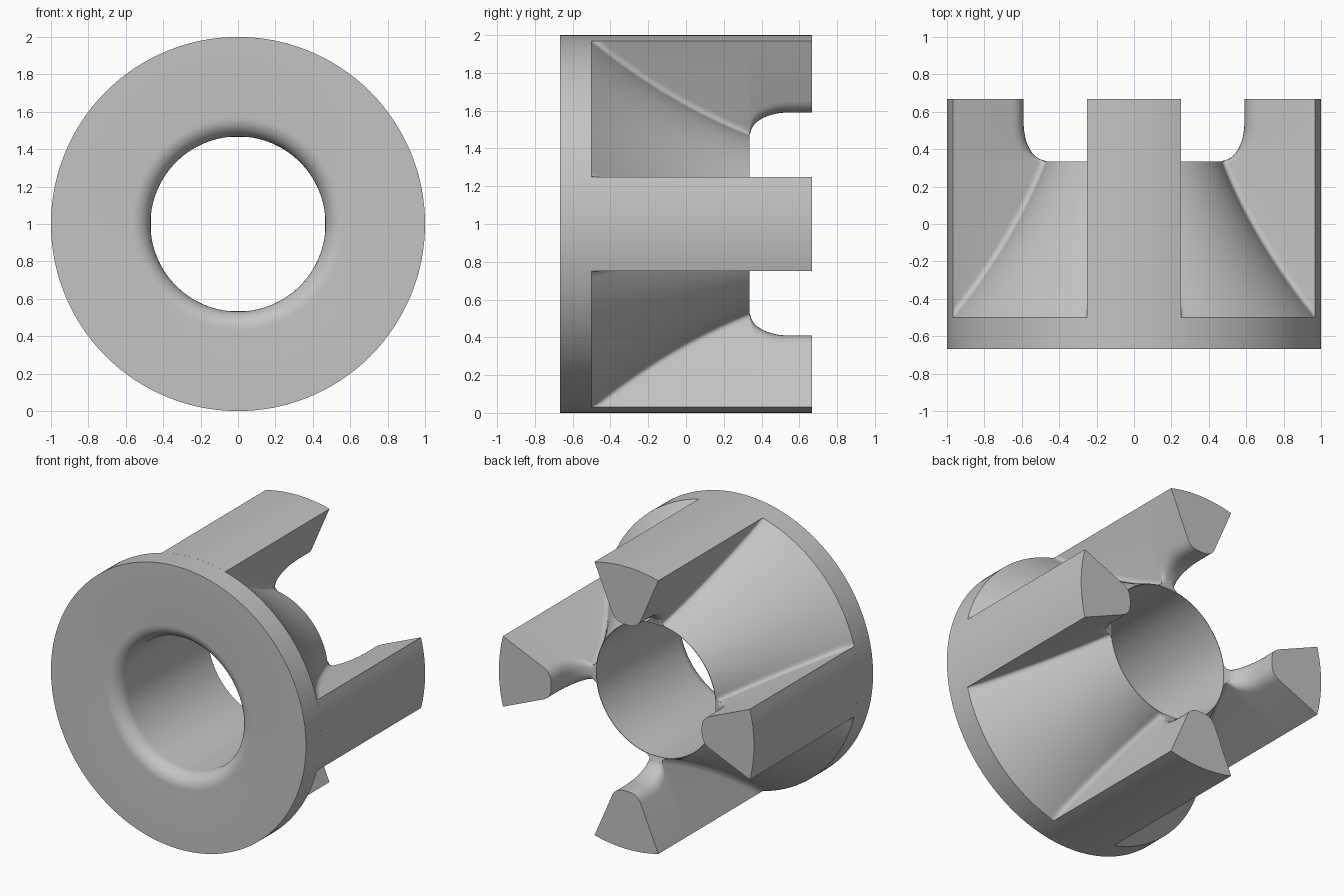
import bpy, bmesh, math
from mathutils import Vector, Matrix

cube = bpy.data.objects.get("Cube")
if cube:
    bpy.data.objects.remove(cube, do_unlink=True)

FRONT, STEP, RIM, BACK = -0.667, -0.5, 0.335, 0.667
BORE, HALF, SLOPE = 0.468, 0.25, 0.43
EDGE = math.sqrt(1 - HALF ** 2)      # height of a leg's outer corners

grey = bpy.data.materials.new("plain_grey")
grey.use_nodes = True
grey.diffuse_color = (0.55, 0.55, 0.55, 1)
grey.node_tree.nodes["Principled BSDF"].inputs["Base Color"].default_value = grey.diffuse_color


def loft(name, rings, close_ends, wrap=False):
    """Skin closed rings of points in order."""
    bm = bmesh.new()
    loops = [[bm.verts.new(p) for p in ring] for ring in rings]
    pairs = list(zip(loops, loops[1:])) + ([(loops[-1], loops[0])] if wrap else [])
    for a, b in pairs:
        for i in range(len(a)):
            j = (i + 1) % len(a)
            bm.faces.new((a[i], a[j], b[j], b[i]))
    if close_ends:
        bm.faces.new(loops[0])
        bm.faces.new(loops[-1])
    bmesh.ops.recalc_face_normals(bm, faces=bm.faces)
    mesh = bpy.data.meshes.new(name)
    bm.to_mesh(mesh)
    bm.free()
    mesh.materials.append(grey)
    obj = bpy.data.objects.new(name, mesh)
    bpy.context.collection.objects.link(obj)
    bpy.ops.object.select_all(action="DESELECT")
    obj.select_set(True)
    bpy.context.view_layer.objects.active = obj
    bpy.ops.object.shade_smooth_by_angle(angle=math.radians(30))
    return obj


def bezier(p, j, f, n=6):
    p, j, f = Vector(p), Vector(j), Vector(f)
    return [p * (1 - t) ** 2 + j * 2 * t * (1 - t) + f * t * t
            for t in (i / n for i in range(n + 1))]


def hub_radius(y):
    """Flared outside of the hub, from the flange edge to the thin rim."""
    s = (y - STEP) / (RIM - STEP)
    return 1 - 0.528 * s - 0.19 * s * (1 - s)


# Flange, flared hub and bore with its rounded mouth, as one turned profile
profile = [(1, FRONT)]
profile += [(hub_radius(y), y) for y in (STEP + (RIM - STEP) * i / 20 for i in range(21))]
profile += [(BORE, RIM)]
for i in range(11):
    a = math.pi / 2 * i / 10
    profile.append((BORE + 0.1 * (1 - math.cos(a)), FRONT + 0.1 * (1 - math.sin(a))))
SEGMENTS = 128
rings = []
for r, y in profile:
    angles = [2 * math.pi * i / SEGMENTS for i in range(SEGMENTS)]
    rings.append([(r * math.sin(a), y, 1 + r * math.cos(a)) for a in angles])
loft("flanged_hub", rings, False, wrap=True)


def wall(r):
    return HALF - SLOPE * (EDGE - r)


def leg_section(y):
    """Wedge section: outer arc, leaning walls, and a filleted foot or rounded tip."""
    if y <= RIM:                     # foot blends into the hub
        big = hub_radius(y)
        r = big
        for _ in range(12):
            r = math.sqrt(big ** 2 - wall(r) ** 2)
        top = min(EDGE, r + 0.04)
        out = wall(r) + 0.04
        foot = (out, math.sqrt(big ** 2 - out ** 2))
    else:                            # free end with a scooped inner side
        t = max(0.0, min(1.0, (0.54 - y) / 0.2))
        r = 0.59 - 0.115 * (1 - math.sqrt(max(0.0, 1 - t * t)))
        top = r + 0.06
        foot = (0.015, r)
    side = bezier((wall(top), top), (wall(r), r), foot)
    a = math.asin(HALF)
    arc = [Vector((math.sin(a * k / 8), math.cos(a * k / 8))) for k in range(-8, 9)]
    arc[0].y = arc[-1].y = EDGE + 1e-4
    return arc + side + [Vector((-p.x, p.y)) for p in reversed(side)]


# Four legs, a quarter turn apart
stations = [STEP + (RIM - STEP) * i / 24 for i in range(25)]
stations += [RIM + 0.012 + 0.2 * i / 12 for i in range(13)] + [BACK]
sections = [(y, leg_section(y)) for y in stations]
for k, name in enumerate(("top_leg", "left_leg", "bottom_leg", "right_leg")):
    turn = Matrix.Rotation(math.pi / 2 * k, 3, "Y")
    loft(name, [[turn @ Vector((p.x, y, p.y)) + Vector((0, 0, 1)) for p in sec]
                for y, sec in sections], True)
